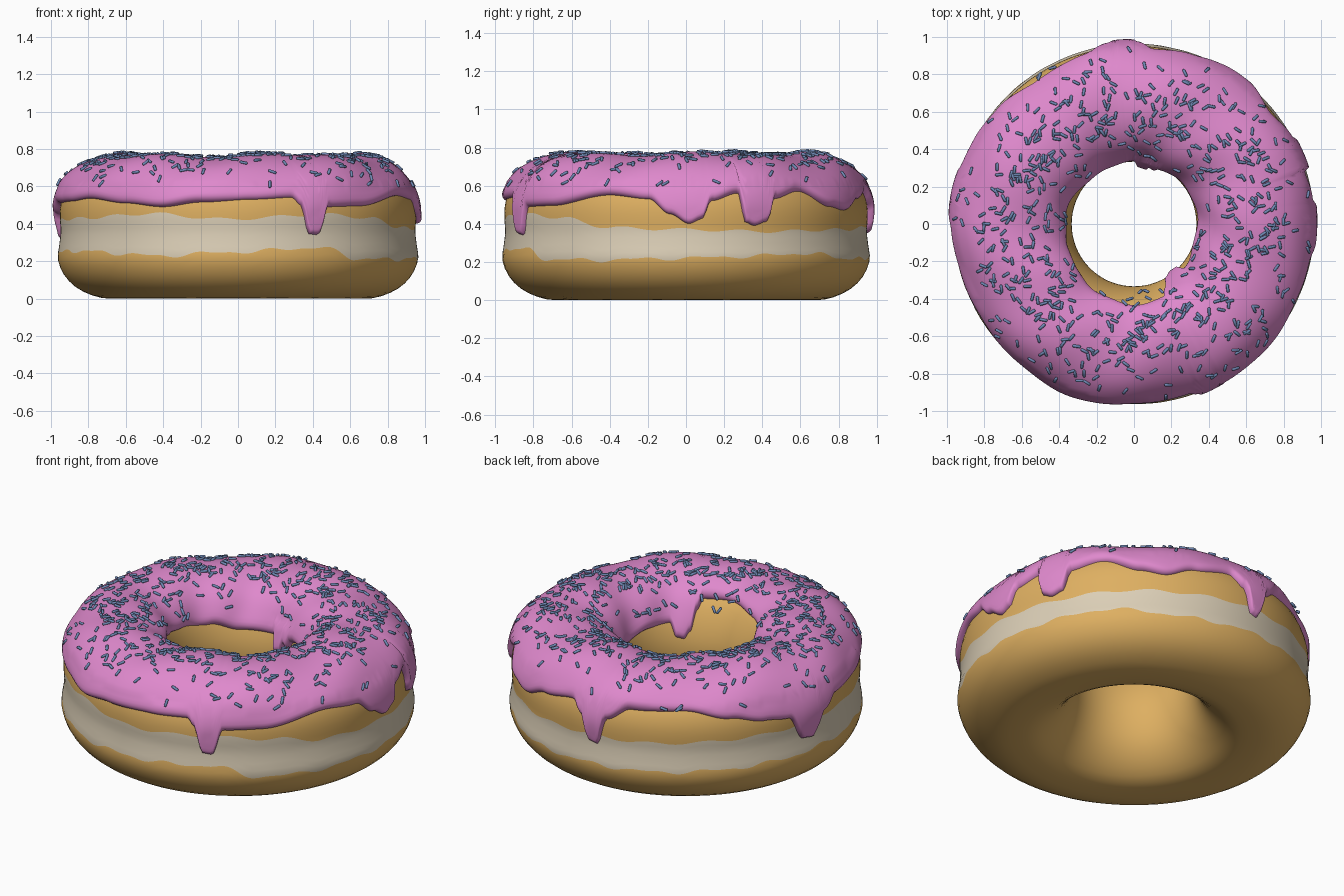
import bpy, math, random
from mathutils import Vector

if "Cube" in bpy.data.objects:
    bpy.data.objects.remove(bpy.data.objects["Cube"])

random.seed(4)
TAU = 2 * math.pi
SEG = 400

# Cross-section of the dough ring (radius, height): bottom, outside, top, hole
PROFILE = [(.63, 0), (.74, .006), (.85, .05), (.925, .12), (.963, .21), (.955, .29), (.948, .36),
           (.952, .43), (.947, .51), (.915, .595), (.845, .67), (.75, .715), (.64, .73),
           (.53, .71), (.44, .655), (.38, .56), (.345, .46), (.333, .37), (.342, .27),
           (.375, .17), (.44, .08), (.53, .015)]
N, TOP = len(PROFILE), 12


def profile(u):
    i = math.floor(u)
    f = u - i
    a, b, c, d = (Vector(PROFILE[(i + k) % N]) for k in (-1, 0, 1, 2))
    return .5 * (2 * b + (c - a) * f + (2 * a - 5 * b + 4 * c - d) * f * f
                 + (3 * b - a - 3 * c + d) * f ** 3)


def surface(theta, u, offset=0.0):
    p = profile(u)
    t = (profile(u + .02) - profile(u - .02)).normalized()
    r, z = p.x + t.y * offset, p.y - t.x * offset
    return Vector((r * math.cos(theta), r * math.sin(theta), max(z, 0)))


def find_u(z, lo, hi):
    # profile position at a given height, on the outside or hole side
    rising = lo < TOP
    for _ in range(22):
        m = (lo + hi) / 2
        if (profile(m).y < z) == rising:
            lo = m
        else:
            hi = m
    return lo


def keyed(keys, theta):
    # smooth periodic interpolation of (degrees, value) keys
    d = (math.degrees(theta) + 180) % 360 - 180
    ks = [(keys[-1][0] - 360, keys[-1][1])] + keys + [(keys[0][0] + 360, keys[0][1])]
    for (a, va), (b, vb) in zip(ks, ks[1:]):
        if a <= d <= b:
            f = (d - a) / (b - a)
            return va + (vb - va) * f * f * (3 - 2 * f)
    return keys[0][1]


def material(name, rgb):
    m = bpy.data.materials.new(name)
    m.diffuse_color = (*rgb, 1)
    m.use_nodes = True
    m.node_tree.nodes["Principled BSDF"].inputs["Base Color"].default_value = m.diffuse_color
    return m


def make(name, verts, faces, mats, indices=None):
    me = bpy.data.meshes.new(name)
    me.from_pydata(verts, [], faces)
    for m in mats:
        me.materials.append(m)
    if indices:
        me.polygons.foreach_set("material_index", indices)
    me.polygons.foreach_set("use_smooth", [True] * len(faces))
    me.update()
    ob = bpy.data.objects.new(name, me)
    bpy.context.collection.objects.link(ob)
    return ob


def ring_faces(rows, closed):
    faces = []
    for i in range(SEG):
        j = (i + 1) % SEG
        for k in range(rows if closed else rows - 1):
            l = (k + 1) % rows
            faces.append((i * rows + k, j * rows + k, j * rows + l, i * rows + l))
    return faces


dough_mat = material("golden dough", (.73, .43, .12))
cream_mat = material("pale band", (.71, .62, .47))
icing_mat = material("pink icing", (.74, .25, .61))
sprinkle_mat = material("blue sprinkle", (.16, .25, .46))

# Dough ring with a wavy pale band around the outside
BAND_LOW = [(-175, .25), (-150, .255), (-115, .23), (-90, .25), (-62, .275), (-50, .215), (-30, .21),
            (0, .22), (20, .23), (40, .245), (65, .215), (100, .235), (140, .25)]
BAND_HIGH = [(-175, .42), (-150, .43), (-118, .455), (-95, .425), (-60, .45), (-42, .43), (-25, .38),
             (0, .37), (25, .36), (60, .37), (100, .40), (140, .42)]
verts = []
for i in range(SEG):
    th = TAU * i / SEG
    wob = .008 * math.sin(17 * th) + .005 * math.sin(31 * th + 1)
    lo = find_u(keyed(BAND_LOW, th) + wob, 1, TOP)
    hi = find_u(keyed(BAND_HIGH, th) + .008 * math.sin(19 * th + 2), 1, TOP)
    us = [lo * k / 10 for k in range(10)] + [lo + (hi - lo) * k / 6 for k in range(6)]
    us += [hi + (N - hi) * k / 34 for k in range(34)]
    verts += [surface(th, u) for u in us]
faces = ring_faces(50, True)
make("dough_ring", verts, faces, [dough_mat, cream_mat],
     [1 if 10 <= n % 50 < 16 else 0 for n in range(len(faces))])

# Icing: heights of its dripping outer edge and of its edge in the hole
OUTER = [(-178, .51), (-160, .52), (-147, .535), (-129, .51), (-115, .49), (-102, .515), (-85, .53),
         (-72, .54), (-69.5, .50), (-66.5, .345), (-63.5, .34), (-60, .49), (-47, .495), (-25, .55),
         (-12, .53), (-5, .45), (1, .40), (5, .425), (8, .52), (17, .56), (18.7, .41), (22, .39),
         (26, .41), (29, .53), (39, .57), (52, .49), (60, .47), (71, .53), (84, .565), (89, .50),
         (92, .36), (94.5, .35), (98, .51), (106, .58), (125, .59), (140, .54), (152, .50),
         (161, .48), (167, .33), (171, .32), (175, .45)]
INNER = [(-180, .56), (-160, .58), (-140, .61), (-115, .63), (-90, .655), (-68, .645), (-64, .59),
         (-59, .48), (-53, .44), (-46, .45), (-41, .53), (-20, .52), (10, .50), (60, .50), (66, .49),
         (70, .45), (75, .46), (78, .41), (86, .40), (90, .49), (125, .49), (150, .53)]


def thickness(th, u):
    t = .036 + .008 * math.sin(5 * th + .6 * u) + .006 * math.sin(9 * th - 1.1 * u + 2)
    if u > TOP + 3:
        t += .014 * math.exp(-((math.degrees(th) - 80) / 12) ** 2)
    return max(.022, t) if u > TOP - 3 else max(.028, t * .9)


LIP = [0, .02, .07, .15, .27, .42]
ROWS = 28 + 2 * len(LIP)
verts = []
for i in range(SEG):
    th = TAU * i / SEG
    a = find_u(keyed(OUTER, th), 1, TOP)
    b = find_u(keyed(INNER, th), TOP, N - 1)
    us = [a + d for d in LIP]
    us += [a + .42 + (b - a - .84) * (k + 1) / 29 for k in range(28)]
    us += [b - d for d in reversed(LIP)]
    for u in us:
        d = min(1, min(u - a, b - u) / .42)
        lip = math.sqrt(max(0, 1 - (1 - d) ** 2))
        verts.append(surface(th, u, -.006 + (thickness(th, u) + .006) * lip))
make("icing", verts, ring_faces(ROWS, False), [icing_mat])

# Sprinkles: small six-sided rods lying on the icing
verts, faces = [], []
RINGS = [(-.022, .004), (-.018, .008), (.018, .008), (.022, .004)]
for n in range(640):
    th = random.uniform(0, TAU)
    u = min(14.6, max(9.0, random.gauss(11.9, 1.25)))
    c = surface(th, u, thickness(th, u) + .004)
    e1 = (surface(th + .01, u) - surface(th - .01, u)).normalized()
    e2 = (surface(th, u + .05) - surface(th, u - .05)).normalized()
    up = e1.cross(e2).normalized()
    ang = random.uniform(0, math.pi)
    ax = e1 * math.cos(ang) + e2 * math.sin(ang) + up * random.uniform(-.12, .12)
    ax.normalize()
    side = up.cross(ax).normalized()
    nor = ax.cross(side)
    s = len(verts)
    for x, r in RINGS:
        for k in range(6):
            q = TAU * k / 6
            verts.append(c + ax * x + side * (r * math.cos(q)) + nor * (r * math.sin(q)))
    for j in range(3):
        for k in range(6):
            m = (k + 1) % 6
            faces.append((s + j * 6 + k, s + j * 6 + m, s + j * 6 + 6 + m, s + j * 6 + 6 + k))
    faces.append(tuple(s + k for k in reversed(range(6))))
    faces.append(tuple(s + 18 + k for k in range(6)))
make("sprinkles", verts, faces, [sprinkle_mat])
